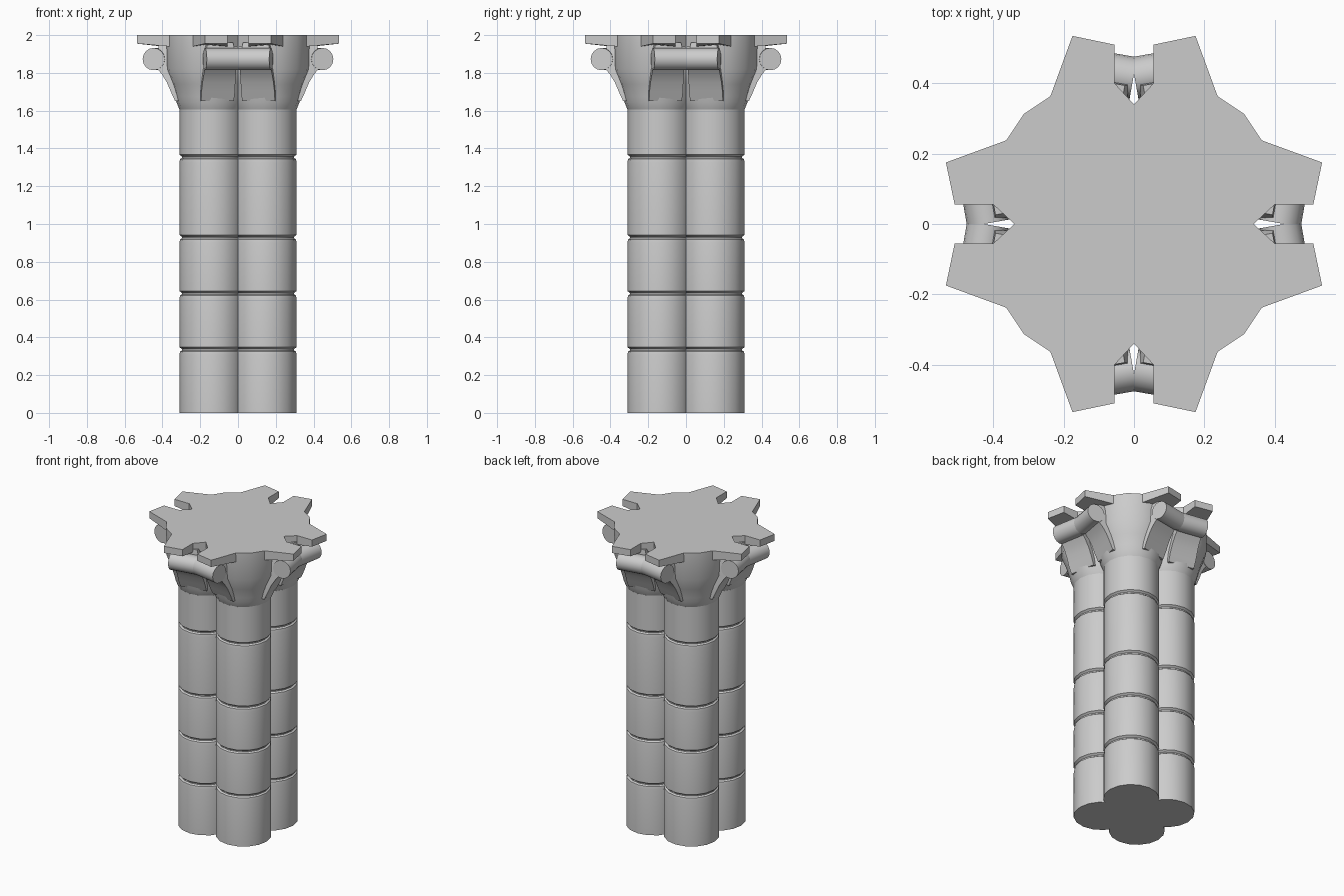
import bpy, bmesh
from math import sin, cos, pi, radians

if "Cube" in bpy.data.objects:
    bpy.data.objects.remove(bpy.data.objects["Cube"])

C = 0.14      # offset of each shaft axis from the centre
SIDES = 16


def finish(name, bm, mirror=True, angle=26):
    bmesh.ops.recalc_face_normals(bm, faces=bm.faces)
    me = bpy.data.meshes.new(name)
    bm.to_mesh(me)
    bm.free()
    ob = bpy.data.objects.new(name, me)
    bpy.context.collection.objects.link(ob)
    bpy.ops.object.select_all(action='DESELECT')
    ob.select_set(True)
    bpy.context.view_layer.objects.active = ob
    bpy.ops.object.shade_smooth_by_angle(angle=radians(angle))
    if mirror:
        m = ob.modifiers.new("four_way", 'MIRROR')
        m.use_axis = (True, True, False)
        m.use_mirror_merge = False
    return ob


def loft(bm, rings):
    """Skin a stack of closed rings and cap both ends."""
    vs = [[bm.verts.new(p) for p in r] for r in rings]
    n = len(rings[0])
    for a, b in zip(vs, vs[1:]):
        for i in range(n):
            j = (i + 1) % n
            bm.faces.new((a[i], a[j], b[j], b[i]))
    bm.faces.new(vs[0][::-1])
    bm.faces.new(vs[-1])


def lathe(name, profile, angle):
    bm = bmesh.new()
    loft(bm, [[(C + r * cos(2 * pi * i / SIDES), C + r * sin(2 * pi * i / SIDES), z)
               for i in range(SIDES)] for r, z in profile])
    return finish(name, bm, angle=angle)


# Shafts: stone drums separated by chamfered grooves
prof = [(0.17, 0)]
for z in (0.334, 0.631, 0.928, 1.353):
    prof += [(0.17, z - 0.027), (0.167, z - 0.01), (0.157, z - 0.003),
             (0.157, z + 0.004), (0.17, z + 0.014)]
prof += [(0.17, 1.605)]
lathe("shafts", prof, 30)

# Flared capital bells
lathe("capital_bells", [(0.167, 1.6), (0.172, 1.61), (0.186, 1.645), (0.193, 1.675),
                        (0.212, 1.74), (0.243, 1.82), (0.245, 2.0)], 24)

# Solid core filling the gap between the shafts
bm = bmesh.new()
loft(bm, [[(x * C, y * C, z) for x, y in ((-1, -1), (1, -1), (1, 1), (-1, 1))]
          for z in (0, 2.0)])
finish("core", bm, mirror=False)

# Leaves: local d runs outward, t runs across; lean 10 degrees toward the axis
LEAN = radians(10)


def leaf_point(d, t, z):
    return (C - d * sin(LEAN) + t * cos(LEAN), C + d * cos(LEAN) + t * sin(LEAN), z)


def both_sides(name, rings):
    """Build a part pointing along y and its reflection pointing along x."""
    bm = bmesh.new()
    loft(bm, rings)
    loft(bm, [[(y, x, z) for x, y, z in r] for r in rings])
    return finish(name, bm)


# Curved stem rising from the bell to the scroll
stem = [(0.18, 1.65, 0.088), (0.203, 1.7, 0.09), (0.225, 1.75, 0.088),
        (0.25, 1.79, 0.086), (0.275, 1.82, 0.084), (0.275, 1.91, 0.08), (0.27, 1.96, 0.068)]
both_sides("leaf_stems", [[leaf_point(0.1, -w, z), leaf_point(d, -w, z),
                           leaf_point(d, w, z), leaf_point(0.1, w, z)] for d, z, w in stem])

# Rolled scroll under each leaf tip
both_sides("leaf_scrolls", [[leaf_point(0.296 + 0.059 * cos(2 * pi * i / SIDES), t,
                                        1.873 + 0.059 * sin(2 * pi * i / SIDES))
                             for i in range(SIDES)] for t in (-0.088, 0.088)])

# Flat leaf tips forming the star-shaped top
tip = [(0.0, 0.34), (0.055, 0.4), (0.055, 0.51), (0.175, 0.535), (0.238, 0.363),
       (0.2, 0.2), (0.0, 0.2)]
low = [1.94, 1.94, 1.955, 1.955, 1.94, 1.94, 1.94]
both_sides("leaf_tips", [[(x, y, z) for (x, y), z in zip(tip, low)],
                         [(x, y, 2.0) for x, y in tip]])
